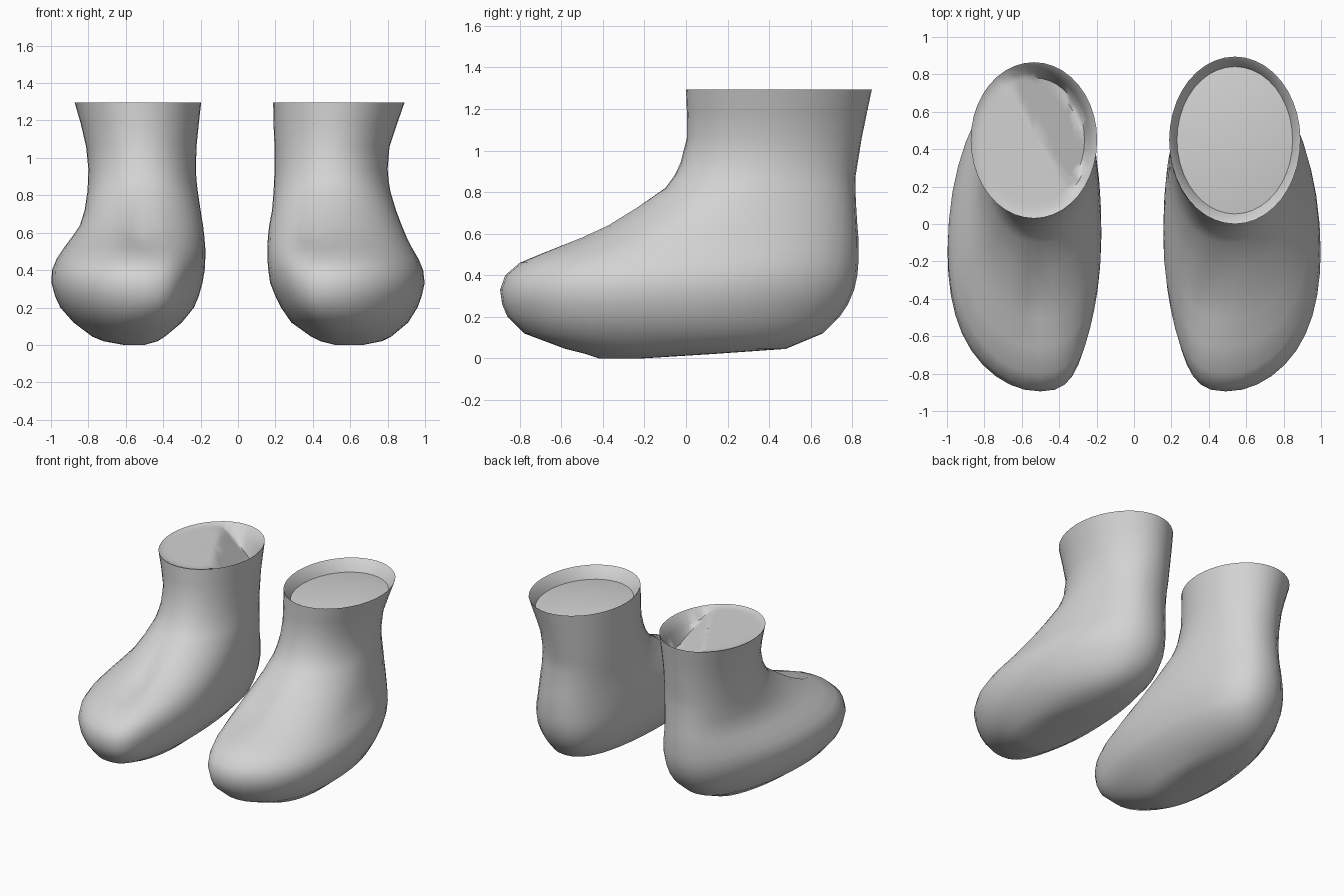
import bpy, bmesh, math

if "Cube" in bpy.data.objects:
    bpy.data.objects.remove(bpy.data.objects["Cube"])

SEG = 40
TOP = 1.295

grey = bpy.data.materials.new("soft_grey")
grey.diffuse_color = (0.65, 0.65, 0.65, 1)
grey.use_nodes = True
grey.node_tree.nodes["Principled BSDF"].inputs["Base Color"].default_value = grey.diffuse_color

# Front and back limits shared by both boots: z, y front, y back, y of widest point
PROFILE = [
    (0.00, -0.42, -0.20, -0.30), (0.02, -0.48, 0.12, -0.22), (0.045, -0.58, 0.48, -0.18),
    (0.12, -0.78, 0.66, -0.15), (0.20, -0.86, 0.74, -0.15), (0.26, -0.885, 0.78, -0.15),
    (0.33, -0.895, 0.81, -0.15), (0.40, -0.87, 0.825, -0.12), (0.46, -0.80, 0.83, -0.08),
    (0.52, -0.66, 0.83, -0.02), (0.58, -0.51, 0.83, 0.04), (0.64, -0.38, 0.825, 0.12),
    (0.72, -0.25, 0.82, 0.22), (0.82, -0.10, 0.815, 0.33), (0.88, -0.055, 0.817, 0.37),
    (0.94, -0.025, 0.825, 0.40), (1.06, 0.01, 0.84, 0.43), (1.18, 0.015, 0.86, 0.44),
    (TOP, 0.015, 0.88, 0.45),
]

# Inner and outer side limits at each height (distance from the centre line)
LEFT = [(.50, .61), (.43, .72), (.39, .78), (.30, .88), (.235, .95), (.21, .978),
        (.19, .997), (.178, .995), (.175, .97), (.175, .93), (.18, .885), (.187, .845),
        (.20, .82), (.215, .805), (.222, .802), (.225, .80), (.222, .812), (.21, .84),
        (.197, .873)]
RIGHT = [(.52, .67), (.44, .77), (.39, .82), (.285, .91), (.23, .96), (.20, .982),
         (.172, .998), (.162, .99), (.157, .965), (.157, .93), (.16, .90), (.167, .875),
         (.182, .845), (.19, .815), (.193, .805), (.195, .80), (.195, .81), (.19, .85),
         (.188, .89)]


def outline(row, sides, toe_x, heel_x, flare):
    """Egg-shaped horizontal section whose toe and heel lean to the inner side."""
    z, y0, y1, ym = row
    xi, xo = sides
    # Cuff grows or shrinks slightly front to back
    grow = flare * min(1, max(0, (z - 0.9) / (TOP - 0.9)))
    y0, y1 = y0 - grow, y1 + grow
    mid, half = (xi + xo) / 2, (xo - xi) / 2
    lean = min(1, max(0, (1.0 - z) / 0.5)) * min(1, z / 0.2)
    # Blunt the toe and heel below the ankle
    blunt = 1 - 0.14 * min(1, max(0, (1.05 - z) / 0.3))
    pts = []
    for i in range(SEG):
        a = 2 * math.pi * i / SEG
        c, s = math.cos(a), math.sin(a)
        y = ym + (y1 - ym if s > 0 else ym - y0) * s
        pull = (heel_x - mid) * s * s if s > 0 else (toe_x - mid) * s ** 4
        wide = math.copysign(abs(c) ** blunt, c) if abs(c) > 1e-6 else 0
        pts.append((mid + half * wide + pull * lean, y, z))
    return pts


def boot(name, side, sides, toe_x, heel_x, flare, dent, lining_depth):
    bm = bmesh.new()
    rings = [outline(r, s, toe_x, heel_x, flare) for r, s in zip(PROFILE, sides)]
    # Lining: thin lip, short inner wall, then a recessed floor
    rim = rings[-1]
    cx = sum(p[0] for p in rim) / SEG
    cy = sum(p[1] for p in rim) / SEG
    for k, limit in ((0.985, 0.004), (0.88, 0.09), (0.8, 0.2), (0.72, 0.3), (0.62, 0.3),
                     (0.5, 0.3), (0.38, 0.3), (0.25, 0.3), (0.1, 0.3)):
        ring = []
        for x, y, z in rim:
            px, py = cx + (x - cx) * k, cy + (y - cy) * k
            ring.append((px, py, z - min(limit, lining_depth(px, py))))
        rings.append(ring)
    # Creased hollow pressed into the instep
    dx, dy, wx, wy, depth = dent
    loops = []
    for n, ring in enumerate(rings):
        loop = []
        for x, y, z in ring:
            if 0.4 < z < 0.9 and n < len(PROFILE):
                z -= depth * math.exp(-((x - dx) / wx) ** 2 - ((y - dy) / wy) ** 2)
            loop.append(bm.verts.new((side * x, y, z)))
        loops.append(loop)
    for a, b in zip(loops, loops[1:]):
        for i in range(SEG):
            j = (i + 1) % SEG
            bm.faces.new((a[i], a[j], b[j], b[i]))
    bm.faces.new(loops[0])
    bm.faces.new(loops[-1])
    bmesh.ops.recalc_face_normals(bm, faces=bm.faces)
    mesh = bpy.data.meshes.new(name)
    bm.to_mesh(mesh)
    bm.free()
    mesh.materials.append(grey)
    ob = bpy.data.objects.new(name, mesh)
    bpy.context.collection.objects.link(ob)
    bpy.context.view_layer.objects.active = ob
    ob.select_set(True)
    bpy.ops.object.shade_smooth_by_angle(angle=math.radians(60))
    ob.select_set(False)


def split_floor(x, y):
    """Flat shelf on the outer side, falling away past a diagonal line."""
    past = (0.68 - x) * 0.87 - (0.77 - y) * 0.49
    return 0.01 + min(0.24, max(0, past) * 0.9)


def shallow_floor(x, y):
    """Slightly domed floor just below the rim."""
    r2 = ((x - 0.54) / 0.35) ** 2 + ((y - 0.45) / 0.44) ** 2
    return 0.06 + 0.035 * r2


boot("left_boot", -1, LEFT, 0.50, 0.51, -0.015, (0.53, -0.42, 0.05, 0.2, 0.06), split_floor)
boot("right_boot", 1, RIGHT, 0.49, 0.53, 0.015, (0.40, -0.40, 0.08, 0.2, 0.04), shallow_floor)
